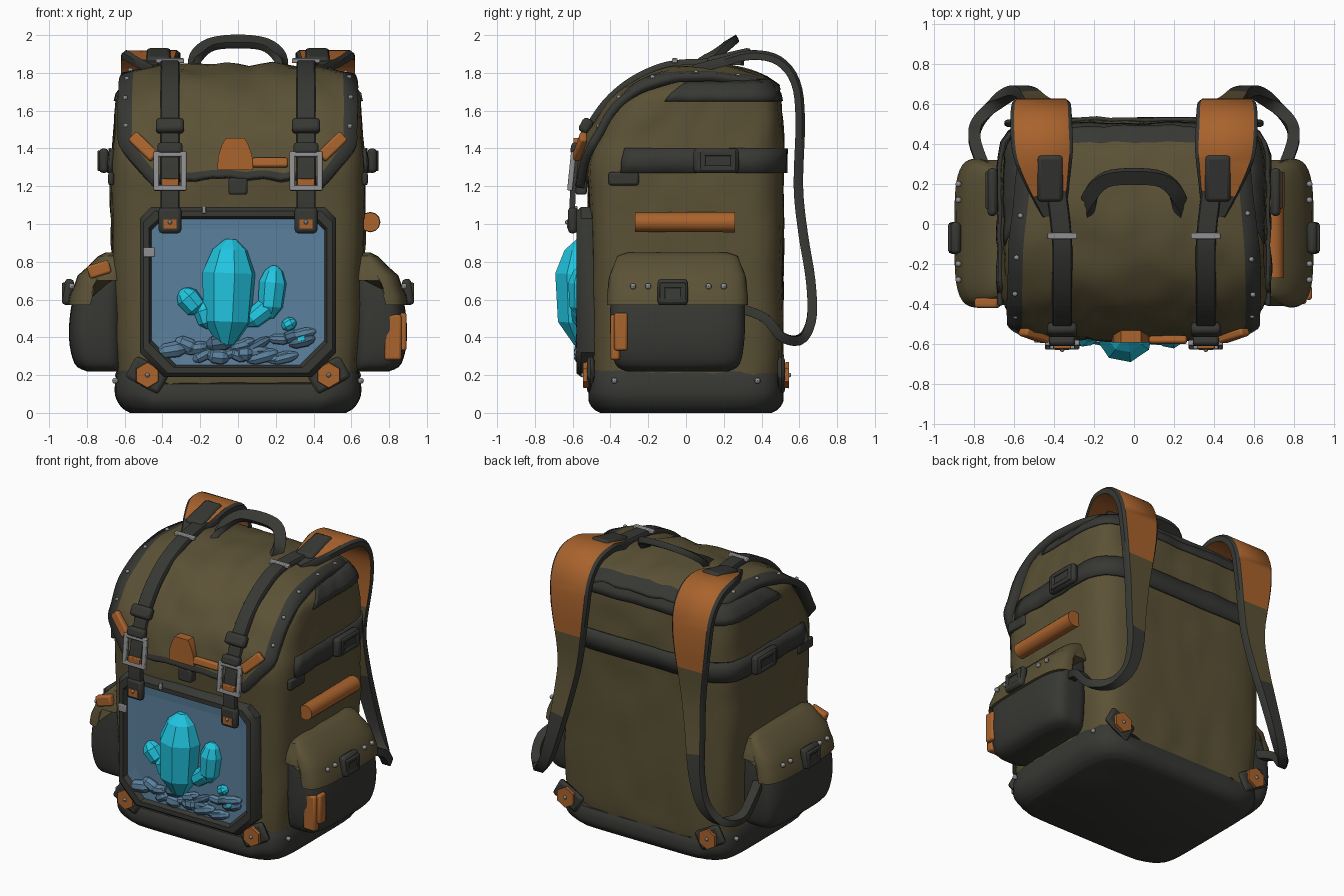
import bpy, bmesh, random
from math import sin, cos, pi
from mathutils import Vector, Matrix, Euler, noise

random.seed(4)
cube = bpy.data.objects.get("Cube")
if cube:
    bpy.data.objects.remove(cube, do_unlink=True)


def material(name, *rgb):
    m = bpy.data.materials.new(name)
    m.use_nodes = True
    m.diffuse_color = (*rgb, 1)
    m.node_tree.nodes["Principled BSDF"].inputs["Base Color"].default_value = (*rgb, 1)
    return m


olive = material("olive canvas", .104, .083, .036)
dark = material("charcoal leather", .038, .04, .034)
orange = material("orange leather", .4, .125, .026)
glass = material("window blue", .105, .22, .34)
slate = material("slate rock", .07, .15, .24)
cyan = material("cyan crystal", .015, .56, .75)
metal = material("grey metal", .28, .28, .29)
made = []


def finish(name, bm, mats, smooth=True):
    bmesh.ops.recalc_face_normals(bm, faces=bm.faces)
    mesh = bpy.data.meshes.new(name)
    bm.to_mesh(mesh)
    bm.free()
    for m in mats:
        mesh.materials.append(m)
    obj = bpy.data.objects.new(name, mesh)
    bpy.context.collection.objects.link(obj)
    if smooth:
        made.append(obj)
    return obj


def skin(name, rows, mats, wrap=False, caps=False, pick=None, thick=0, smooth=True):
    """Quads between rows of points, with material slots chosen by pick(row, column, centre)."""
    bm = bmesh.new()
    grid = [[bm.verts.new(p) for p in row] for row in rows]
    n = len(rows[0])
    for i in range(len(rows) - 1):
        for j in range(n if wrap else n - 1):
            k = (j + 1) % n
            f = bm.faces.new((grid[i][j], grid[i][k], grid[i + 1][k], grid[i + 1][j]))
            if pick:
                f.material_index = pick(i, j, f.calc_center_median())
    if caps:
        bm.faces.new(grid[0])
        bm.faces.new(grid[-1])
    obj = finish(name, bm, mats, smooth)
    if thick:
        mod = obj.modifiers.new("thickness", "SOLIDIFY")
        mod.thickness, mod.offset = thick, 0
    return obj


def spline(points, n=4):
    P = [Vector(p) for p in points]
    out = []
    for i in range(len(P) - 1):
        a, b, c, d = P[max(i - 1, 0)], P[i], P[i + 1], P[min(i + 2, len(P) - 1)]
        for k in range(n):
            t = k / n
            out.append((2 * b + (c - a) * t + (2 * a - 5 * b + 4 * c - d) * t ** 2
                        + (3 * b - 3 * c + d - a) * t ** 3) / 2)
    return out + [P[-1]]


def ribbon(name, path, thick, mats, side=(1, 0, 0), pick=None):
    """Flat strap along a path of x, y, z, width."""
    pts = spline(path)
    rows = []
    for i, p in enumerate(pts):
        t = (pts[min(i + 1, len(pts) - 1)] - pts[max(i - 1, 0)]).to_3d().normalized()
        s = Vector(side)
        s = (s - t * s.dot(t)).normalized()
        up = s.cross(t) * thick / 2
        s = s * p.w / 2
        section = [(-1, -1), (-1, .4), (-.88, 1), (.88, 1), (1, .4), (1, -1)]
        rows.append([p.to_3d() + s * u + up * v for u, v in section])
    return skin(name, rows, mats, True, True, pick)


def boxes(name, parts, mat, loc=(0, 0, 0), rot=(0, 0, 0), bevel=.012):
    bm = bmesh.new()
    place = Matrix.Translation(loc) @ Euler(rot).to_matrix().to_4x4()
    for centre, size in parts:
        bmesh.ops.create_cube(bm, size=1, matrix=place @ Matrix.Translation(centre) @ Matrix.Diagonal((*size, 1)))
    obj = finish(name, bm, [mat])
    if bevel:
        mod = obj.modifiers.new("bevel", "BEVEL")
        mod.width, mod.segments = bevel, 2
    return obj


def box(name, loc, size, mat, rot=(0, 0, 0), bevel=.012):
    return boxes(name, [((0, 0, 0), size)], mat, loc, rot, bevel)


def buckle(name, loc, w, h, mat, rot=(0, 0, 0), bar=.028):
    sides = [((s * w / 2, 0, 0), (bar, bar, h + bar)) for s in (-1, 1)]
    ends = [((0, 0, s * h / 2), (w, bar, bar)) for s in (-1, 1)]
    return boxes(name, sides + ends, mat, loc, rot, .006)


def disc(name, loc, r, depth, mat, sides=6):
    bm = bmesh.new()
    bmesh.ops.create_cone(bm, cap_ends=True, segments=sides, radius1=r, radius2=r * .95, depth=depth,
                          matrix=Matrix.Translation(loc) @ Matrix.Rotation(pi / 2, 4, "X"))
    return finish(name, bm, [mat])


def rivet(loc, r=.016):
    bm = bmesh.new()
    bmesh.ops.create_uvsphere(bm, u_segments=8, v_segments=6, radius=r, matrix=Matrix.Translation(loc))
    finish("rivet", bm, [metal])


def rounded(a, n=7):
    c, s = cos(a), sin(a)
    k = (abs(c) ** n + abs(s) ** n) ** (1 / n)
    return c / k, s / k


def wrinkle(p, amount=.012):
    return noise.noise(Vector(p) * 5) * amount


# Body: rounded sections of height, half width, front, back
sections = spline([(.1, .62, -.49, .49), (.3, .645, -.5, .51), (1, .67, -.51, .515), (1.3, .67, -.52, .515),
                   (1.45, .66, -.475, .515), (1.6, .65, -.385, .505), (1.7, .63, -.28, .485), (1.77, .55, -.1, .43)], 6)


def body_point(z, a, off=0):
    i = max(1, next((i for i, s in enumerate(sections) if s[0] >= z), len(sections) - 1))
    lo, hi = sections[i - 1], sections[i]
    s = lo.lerp(hi, (z - lo[0]) / (hi[0] - lo[0]))
    u, v = rounded(a)
    grow = off + wrinkle((u, v, z))
    return (u * (s[1] + grow), (s[2] + s[3]) / 2 + v * ((s[3] - s[2]) / 2 + grow), z)


ring = [2 * pi * k / 72 for k in range(72)]
skin("body", [[body_point(s[0], a) for a in ring] for s in sections], [olive], True, True)


def band(name, heights, start, off, thick):
    turns = [start + (pi - 2 * start) * k / 48 for k in range(49)]
    skin(name, [[body_point(z, a, off) for a in turns] for z in heights], [dark], thick=thick)


band("compression_strap", (1.27, 1.335, 1.4), -.58, .008, .02)
band("upper_back_band", (1.65, 1.69, 1.73, 1.76), -.42, .004, .012)

# Padded base, lower along the middle of the front and back
base = spline([(0, .88), (.03, .95), (.09, 1), (.17, 1), (.225, .975)])
skin("base", [[(u * .65 * k, v * .515 * k, z if abs(u) > .75 else z * .68) for u, v in map(rounded, ring)]
              for z, k in base], [dark], True, True)

# Lid: front-to-back path of y, z, half width
lid_path = spline([(-.565, 1.24, .45), (-.545, 1.33, .53), (-.51, 1.45, .62), (-.46, 1.54, .63), (-.37, 1.655, .635),
                   (-.24, 1.755, .63), (-.08, 1.81, .62), (.1, 1.825, .6), (.28, 1.805, .58), (.4, 1.77, .55),
                   (.48, 1.72, .5)])
across = [-1, -.88] + [k / 10 for k in range(-8, 9)] + [.88, 1]


def lid_point(y, z, hw, f):
    w = wrinkle((f, y, z), .02)
    return (f * hw, y - w, z + w - .045 * f ** 4)


skin("lid", [[lid_point(*p, f) for f in across] for p in lid_path], [olive, dark], thick=.045,
     pick=lambda i, j, c: int(i < 2 or j < 1 or j > len(across) - 3 or c.y > .4))
for p in lid_path[12::5]:
    for f in (-.94, .94):
        x, y, z = lid_point(*p, f)
        rivet((x, y - .01, z + .02), .014)

# Lid patches and centre clip
skin("centre_tab", [[(x * w - .015, y, z) for x, y in ((-1, -.53), (-1, -.595), (1, -.595), (1, -.53))]
                    for z, w in ((1.285, .095), (1.36, .09), (1.42, .07), (1.455, .05))], [orange], True, True)
box("lid_patch", (.17, -.58, 1.325), (.19, .04, .05), orange, (-.2, 0, 0))
box("centre_clip", (0, -.555, 1.2), (.1, .06, .09), dark)


# Window frame, pane and contents
def octagon(inset, y, low=.13):
    w, top, bottom, c = .52 - inset, 1.09 - inset, .19 + inset, .06
    half = [(c - w, top), (-w, top - c), (-w, bottom + low), (low - w, bottom)]
    return [(x, y, z) for x, z in half] + [(-x, y, z) for x, z in reversed(half)]


skin("window_frame", [octagon(0, -.47), octagon(0, -.555), octagon(.02, -.58), octagon(.05, -.58), octagon(.065, -.545)],
     [dark], True)
skin("window_pane", [octagon(.06, -.5), octagon(.06, -.55), octagon(.12, -.545)], [glass], True, True, smooth=False)


def gem(name, x, z, r, h, lean, mat=cyan):
    rings = [(-.5, .3), (-.28, .9), (.18, 1), (.4, .65), (.5, .2)]
    place = Matrix.Translation((x, -.55, z)) @ Matrix.Rotation(lean, 4, "Y")
    rows = [[place @ Vector((r * k * cos(a), r * k * sin(a), h * t)) for a in [pi * q / 4 + .2 for q in range(8)]]
            for t, k in rings]
    skin(name, rows, [mat], True, True, smooth=False)


gem("large_crystal", -.05, .64, .145, .56, .04)
gem("right_crystal", .18, .64, .075, .28, .1)
gem("left_crystal", -.25, .59, .065, .16, -.7)
gem("left_low_crystal", -.17, .52, .06, .15, -.3)
gem("low_crystal", .12, .53, .06, .2, .9)
for x, z in ((.27, .47), (.34, .39), (-.12, .48)):
    gem("crystal_shard", x, z, .035, .08, x * 4)
for k in range(24):
    x = random.uniform(-.36, .36)
    z = random.uniform(.29, .37 + .2 * abs(x))
    gem("window_rock", x, z, random.uniform(.025, .045), random.uniform(.09, .18), random.uniform(1, 2),
        random.choice([slate, glass, glass]))

# Carry handle
half = [(-.23, .05, 1.81, .075), (-.215, .15, 1.89, .075), (-.14, .225, 1.95, .075), (0, .24, 1.965, .08)]
ribbon("carry_handle", half + [(-x, y, z, w) for x, y, z, w in reversed(half[:-1])], .04, [dark], (0, 1, .6))


def pad_colour(i, j, c):
    if j not in (2, 5) or c.y < .17 or c.z < .85:
        return 0
    return 1 if c.z > 1.42 else 2


# Pocket outline: height, outer reach, half length
pocket = spline([(.22, .8, .27), (.26, .865, .33), (.4, .895, .355), (.58, .88, .355), (.72, .83, .34), (.82, .72, .3)])


def pocket_point(s, p, a, off=0):
    z, reach, length = p
    u, v = rounded(a, 4)
    return (s * ((reach + .6) / 2 + u * ((reach - .6) / 2 + off)), v * (length + off) - .045, z)


def flap_row(s, t):
    row = []
    for a in ring:
        low = .57 if rounded(a, 4)[0] > .2 else .7
        z = .83 + (low - .83) * t
        p = min(pocket, key=lambda q: abs(q[0] - z))
        row.append(pocket_point(s, (z, p[1], p[2]), a, .02))
    return row


for s in (-1, 1):
    # Shoulder straps with wide upper pads
    path = [(.4, .05, 1.82, .12), (.43, .2, 1.86, .22), (.455, .35, 1.895, .3), (.465, .49, 1.865, .31),
            (.465, .58, 1.75, .3), (.465, .605, 1.55, .27), (.47, .595, 1.2, .17), (.5, .62, .95, .13),
            (.54, .66, .7, .1), (.6, .665, .5, .08), (.69, .61, .39, .065), (.78, .51, .4, .06),
            (.8, .42, .5, .06), (.76, .3, .55, .06)]
    ribbon("shoulder_strap", [(s * x, y, z, w) for x, y, z, w in path], .05, [dark, orange, olive], pick=pad_colour)
    box("shoulder_buckle", (s * .42, .23, 1.885), (.13, .24, .05), dark, (.22, 0, 0), .02)

    # Lid straps with buckles
    path = [(.41, .3, 1.855), (.38, .1, 1.86), (.36, -.1, 1.845), (.36, -.27, 1.775), (.36, -.4, 1.675),
            (.36, -.49, 1.56), (.36, -.54, 1.45), (.36, -.58, 1.3), (.36, -.6, 1.15), (.36, -.6, .97)]
    ribbon("lid_strap", [(s * x, y, z, .1) for x, y, z in reversed(path)], .03, [dark])
    box("strap_slider", (s * .36, -.53, 1.52), (.15, .06, .08), dark, (-.5, 0, 0), .02)
    box("strap_keeper", (s * .36, -.585, 1.4), (.13, .05, .06), dark, (-.2, 0, 0), .015)
    buckle("strap_buckle", (s * .36, -.605, 1.28), .145, .18, metal, (-.1, 0, 0))
    box("buckle_leather", (s * .36, -.61, 1.22), (.09, .03, .04), orange, bevel=.005)
    box("strap_tip", (s * .36, -.6, 1.02), (.12, .05, .14), dark, bevel=.02)
    box("strap_tip_patch", (s * .36, -.627, 1), (.07, .008, .05), orange, bevel=0)
    rivet((s * .36, -.63, 1.01), .012)
    box("strap_bar", (s * .36, -.06, 1.865), (.15, .03, .025), metal, bevel=.005)
    box("lid_corner_patch", (s * .5, -.56, 1.41), (.065, .04, .17), orange, (-.24, s * .8, 0))

    # Corner reinforcements
    for x, y in ((.48, -.505), (.54, .505)):
        box("corner_guard", (s * x, y, .2), (.2, .04, .13), dark, (0, s * -.5, 0), .02)
        disc("corner_patch", (s * x, y * 1.05, .2), .07, .03, orange)
        rivet((s * x, y * 1.08, .2), .012)
        rivet((s * .65, y * .75, .17))

    # Side buckle and lower side tab
    box("side_buckle_pad", (s * .71, .16, 1.335), (.05, .24, .13), dark, bevel=.02)
    buckle("side_buckle", (s * .73, .17, 1.335), .16, .08, dark, (0, 0, pi / 2))
    box("side_tab", (s * .672, -.33, 1.24), (.03, .16, .07), dark)

    # Side pocket with a rounded flap
    skin("side_pocket", [[pocket_point(s, p, a) for a in ring] for p in pocket], [dark], True, True)
    cap = [pocket_point(s, (.85, .7, .26), a) for a in ring]
    skin("pocket_flap", [cap] + [flap_row(s, t / 5) for t in range(6)], [olive], True, True)
    box("pocket_clip", (s * .9, -.07, .64), (.05, .16, .14), dark, (0, s * -.15, 0), .02)
    buckle("pocket_buckle", (s * .918, -.07, .635), .11, .08, dark, (0, 0, pi / 2))
    for y in (-.28, -.2, .12, .2):
        rivet((s * .88, y, .67))

# One-sided orange details
disc("bedroll", (.7, -.005, 1.01), .054, .53, orange, 12)
boxes("pocket_patch", [((.875, -.345, .43), (.035, .07, .2)), ((.82, -.375, .4), (.09, .05, .24))], orange)
box("flap_patch", (-.735, -.395, .76), (.12, .05, .07), orange, (0, -.3, 0))
box("frame_clasp", (-.47, -.585, .85), (.06, .02, .05), metal, bevel=.005)
box("frame_clip", (-.18, -.585, 1.075), (.02, .02, .04), metal, bevel=.004)

for obj in bpy.context.selected_objects:
    obj.select_set(False)
for obj in made:
    obj.select_set(True)
bpy.context.view_layer.objects.active = made[0]
bpy.ops.object.shade_smooth_by_angle(angle=.7)
